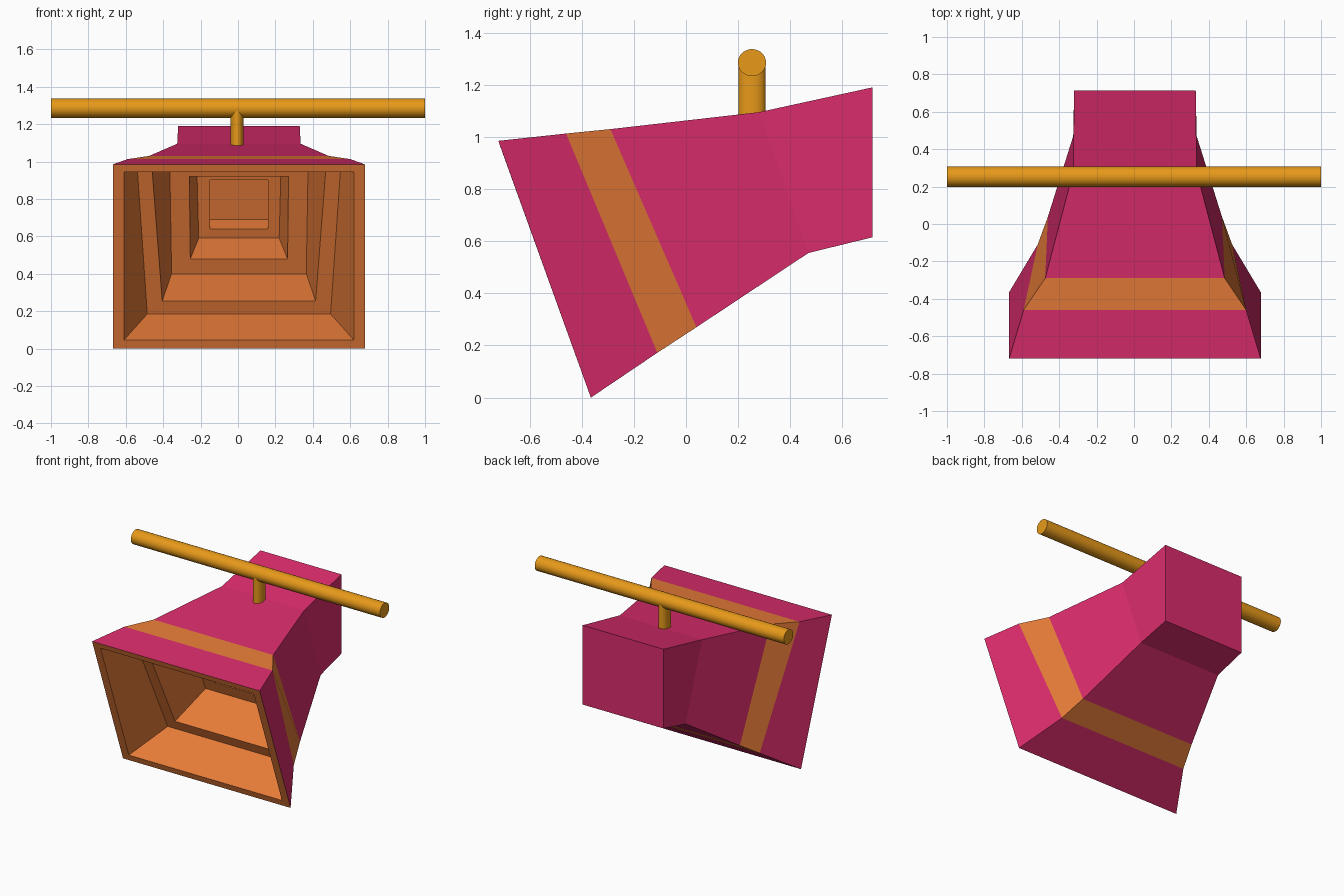
import bpy, bmesh, math
from mathutils import Matrix

if "Cube" in bpy.data.objects:
    bpy.data.objects.remove(bpy.data.objects["Cube"])


def material(name, color):
    m = bpy.data.materials.new(name)
    m.diffuse_color = (*color, 1)
    m.use_nodes = True
    m.node_tree.nodes["Principled BSDF"].inputs["Base Color"].default_value = m.diffuse_color
    return m


pink = material("pink", (0.70, 0.025, 0.15))
orange = material("orange", (0.80, 0.20, 0.04))
gold = material("gold", (0.80, 0.32, 0.01))

# Four-cornered rings: top (half width, y, z), bottom (half width, y, z),
# and the material of the wall leading to the ring (0 pink, 1 orange).
# Outside from the closed back end forward to the mouth
outside = [
    ((0.325, 0.715, 1.19), (0.325, 0.715, 0.615), 0),
    ((0.33, 0.28, 1.095), (0.33, 0.47, 0.555), 0),
    ((0.48, -0.29, 1.03), (0.465, 0.04, 0.27), 0),
    ((0.595, -0.46, 1.013), (0.52, -0.11, 0.172), 1),
    ((0.673, -0.72, 0.985), (0.673, -0.365, 0.0), 0),
]
# Inside from the mouth back through the stepped cavities
inside = [
    ((0.615, -0.706, 0.945), (0.615, -0.381, 0.045), 1),
    ((0.545, -0.45, 0.985), (0.49, -0.114, 0.185), 1),
    ((0.465, -0.441, 0.965), (0.41, -0.144, 0.255), 1),
    ((0.37, -0.105, 1.0), (0.36, 0.135, 0.40), 1),
    ((0.265, -0.073, 0.92), (0.26, 0.103, 0.48), 1),
    ((0.225, 0.155, 0.97), (0.215, 0.30, 0.59), 1),
    ((0.155, 0.18, 0.90), (0.155, 0.28, 0.64), 1),
    ((0.155, 0.30, 0.92), (0.155, 0.38, 0.69), 1),
]


def build_horn():
    bm = bmesh.new()
    previous = None
    for (tx, ty, tz), (bx, by, bz), mat in outside + inside:
        corners = [(tx, ty, tz), (-tx, ty, tz), (-bx, by, bz), (bx, by, bz)]
        ring = [bm.verts.new((x + 0.005, y, z)) for x, y, z in corners]
        if previous is None:
            bm.faces.new(ring)
        else:
            for i in range(4):
                j = (i + 1) % 4
                face = bm.faces.new((previous[i], previous[j], ring[j], ring[i]))
                face.material_index = mat
        previous = ring
    bm.faces.new(previous).material_index = 1
    bmesh.ops.recalc_face_normals(bm, faces=bm.faces)
    mesh = bpy.data.meshes.new("horn")
    bm.to_mesh(mesh)
    bm.free()
    mesh.materials.append(pink)
    mesh.materials.append(orange)
    horn = bpy.data.objects.new("horn", mesh)
    bpy.context.collection.objects.link(horn)


def rod(name, location, length, rx, ry, tilt=0.0):
    bpy.ops.mesh.primitive_cylinder_add(vertices=32, radius=1, depth=length)
    ob = bpy.context.object
    ob.name = name
    ob.data.transform(Matrix.Rotation(tilt, 4, "Y") @ Matrix.Diagonal((rx, ry, 1, 1)))
    ob.location = location
    ob.data.materials.append(gold)
    bpy.ops.object.shade_smooth_by_angle(angle=math.radians(40))


build_horn()
# Crossbar and the oval post holding it
rod("crossbar", (0, 0.253, 1.285), 2.0, 0.052, 0.054, math.pi / 2)
rod("post", (-0.005, 0.253, 1.17), 0.2, 0.035, 0.052)
